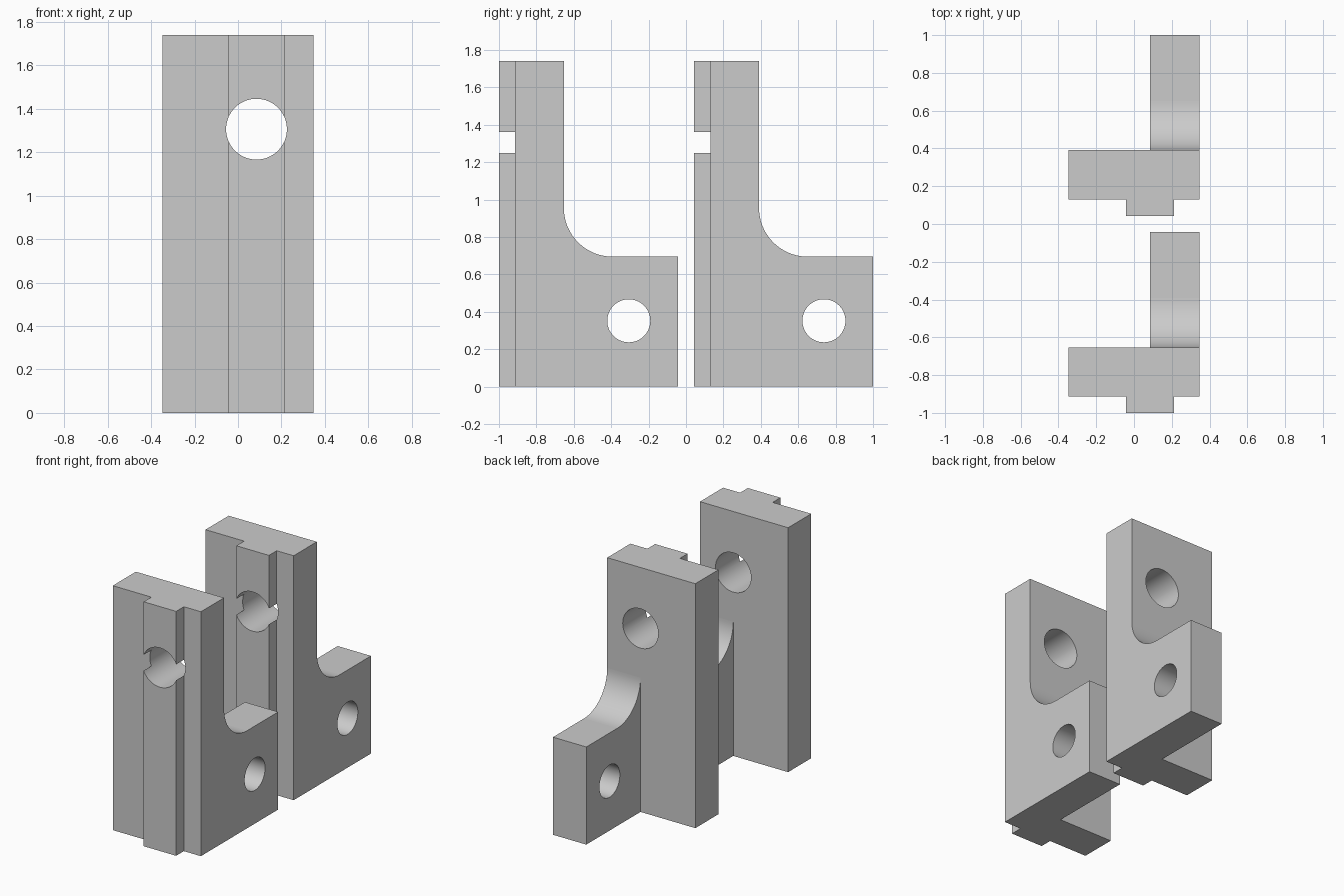
import bpy, bmesh, math
from mathutils import Vector

if "Cube" in bpy.data.objects:
    bpy.data.objects.remove(bpy.data.objects["Cube"])

grey = bpy.data.materials.new("plain grey")
grey.diffuse_color = (0.6, 0.6, 0.6, 1)
grey.use_nodes = True
grey.node_tree.nodes["Principled BSDF"].inputs["Base Color"].default_value = grey.diffuse_color


def prism(name, points, sweep):
    """Extrude a closed 3D outline along the sweep vector."""
    bm = bmesh.new()
    face = bm.faces.new([bm.verts.new(p) for p in points])
    out = bmesh.ops.extrude_face_region(bm, geom=[face], use_keep_orig=True)
    verts = [g for g in out["geom"] if isinstance(g, bmesh.types.BMVert)]
    bmesh.ops.translate(bm, verts=verts, vec=Vector(sweep))
    bmesh.ops.recalc_face_normals(bm, faces=bm.faces)
    mesh = bpy.data.meshes.new(name)
    bm.to_mesh(mesh)
    bm.free()
    mesh.materials.append(grey)
    obj = bpy.data.objects.new(name, mesh)
    bpy.context.collection.objects.link(obj)
    return obj


def arc(cx, cy, r, start, end, n):
    return [(cx + r * math.cos(start + (end - start) * i / n),
             cy + r * math.sin(start + (end - start) * i / n)) for i in range(n + 1)]


def combine(obj, other, operation):
    mod = obj.modifiers.new(operation.lower(), 'BOOLEAN')
    mod.operation, mod.solver, mod.object = operation, 'EXACT', other
    bpy.context.view_layer.objects.active = obj
    bpy.ops.object.modifier_apply(modifier=mod.name)
    bpy.data.objects.remove(other)


# Upright plate with a locating rib down its front
X, HEIGHT = 0.347, 1.74
FRONT, PLATE, BACK, END = -1.0, -0.913, -0.653, -0.0435
RIB_L, RIB_R = -0.043, 0.213
section = [(-X, PLATE), (RIB_L, PLATE), (RIB_L, FRONT), (RIB_R, FRONT),
           (RIB_R, PLATE), (X, PLATE), (X, BACK), (-X, BACK)]
bracket = prism("front_bracket", [(x, y, 0) for x, y in section], (0, 0, HEIGHT))

# Rear lug with a filleted inner corner, reaching into the plate for the union
LUG_L, LUG_TOP, R = 0.085, 0.695, 0.26
fillet = arc(BACK + R, LUG_TOP + R, R, 1.5 * math.pi, math.pi, 24)
side = [(-0.8, 0), (END, 0), (END, LUG_TOP)] + fillet + [(-0.8, LUG_TOP + R)]
lug = prism("lug", [(LUG_L, y, z) for y, z in side], (X - LUG_L, 0, 0))
combine(bracket, lug, 'UNION')

# Bolt hole through plate and rib, pin hole through lug
bolt = arc(0.085, 1.306, 0.14, 0, 2 * math.pi, 64)[:-1]
combine(bracket, prism("bolt_cutter", [(x, -1.2, z) for x, z in bolt], (0, 0.8, 0)), 'DIFFERENCE')
pin = arc(-0.306, 0.352, 0.115, 0, 2 * math.pi, 64)[:-1]
combine(bracket, prism("pin_cutter", [(-0.2, y, z) for y, z in pin], (0.8, 0, 0)), 'DIFFERENCE')

# Smooth only the curved faces
for face in bracket.data.polygons:
    face.use_smooth = max(abs(c) for c in face.normal) < 0.9999

# Second identical bracket behind the first
rear = bracket.copy()
rear.data = bracket.data.copy()
rear.name = "rear_bracket"
rear.location.y = 1.0435
bpy.context.collection.objects.link(rear)
